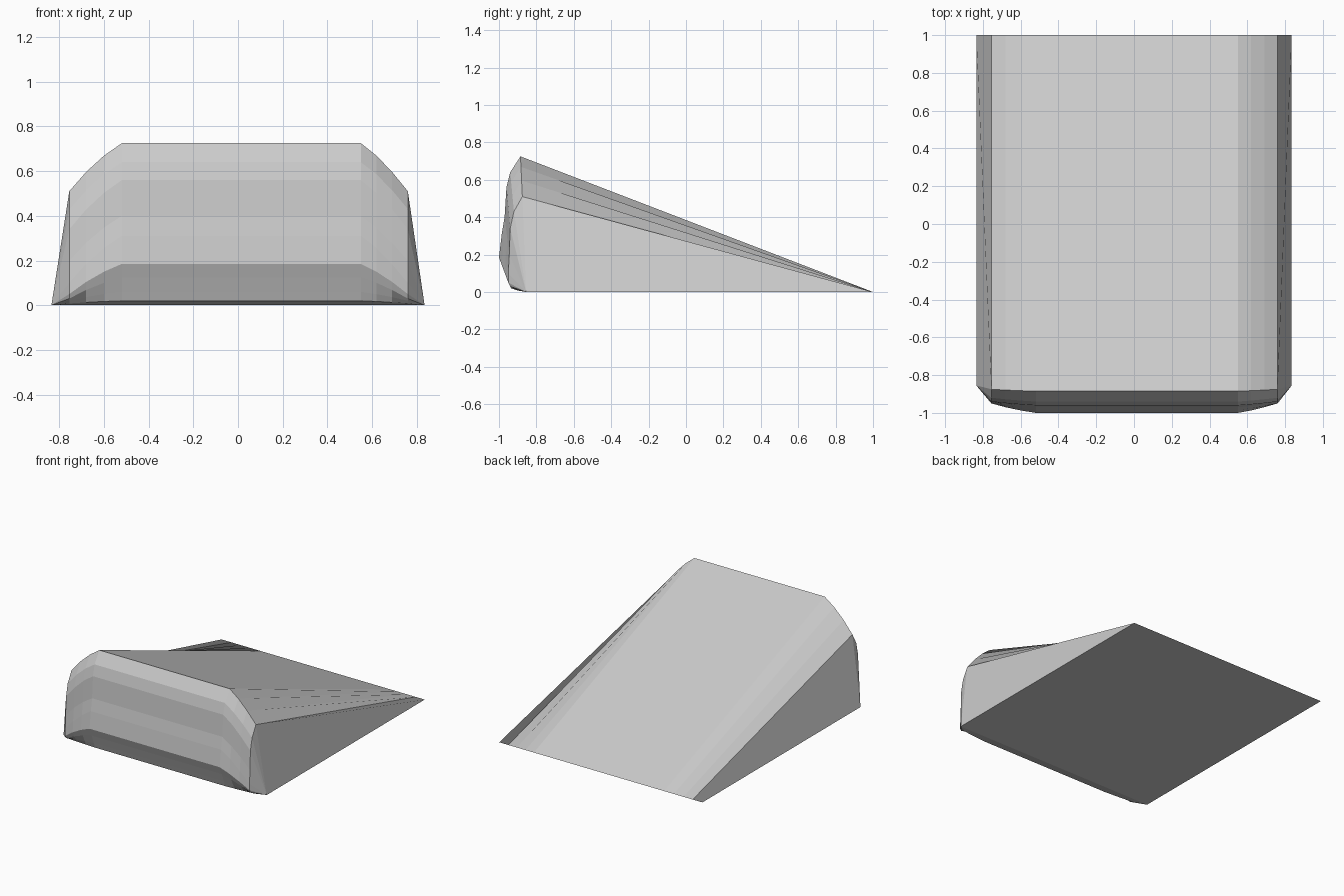
import bpy, bmesh

cube = bpy.data.objects.get("Cube")
if cube:
    bpy.data.objects.remove(cube, do_unlink=True)

grey = bpy.data.materials.new("light_grey")
grey.use_nodes = True
colour = (0.6, 0.6, 0.6, 1)
grey.diffuse_color = colour
grey.node_tree.nodes["Principled BSDF"].inputs["Base Color"].default_value = colour

# Bulging front profile as (y, z), top to bottom: mid-width and at the sides
MID = [(-.885, .725), (-.94, .64), (-.96, .56), (-.97, .40), (-.985, .31),
       (-1, .185), (-.975, .125), (-.95, .06), (-.935, .02), (-.855, 0)]
SIDE = [(-.875, .51), (-.92, .43), (-.94, .34), (-.945, .20), (-.95, .10),
        (-.95, .05), (-.94, .03), (-.92, .02), (-.90, .008), (-.855, 0)]
# Columns across the width: x and blend from mid profile to side profile
COLUMNS = [(-.755, 1), (-.68, .6), (-.60, .26), (-.52, 0),
           (.55, 0), (.62, .26), (.69, .6), (.76, 1)]
HALF, BACK = .835, 1

bm = bmesh.new()


def lerp(a, b, t):
    return a + (b - a) * t


# Front grid and the matching points along the thin back edge
grid = [[bm.verts.new((x, lerp(m[0], s[0], t), lerp(m[1], s[1], t)))
         for m, s in zip(MID, SIDE)] for x, t in COLUMNS]
back = [bm.verts.new((x, BACK, 0)) for x, t in COLUMNS]

for i in range(len(COLUMNS) - 1):
    a, b = grid[i], grid[i + 1]
    for j in range(len(MID) - 1):
        bm.faces.new((a[j], a[j + 1], b[j + 1], b[j]))
    # Sloping top strip
    bm.faces.new((a[0], b[0], back[i + 1], back[i]))

# Flared side walls and the fan at each front corner
corners = []
for sign, end in ((-1, 0), (1, -1)):
    front = bm.verts.new((sign * HALF, MID[-1][0], 0))
    rear = bm.verts.new((sign * HALF, BACK, 0))
    corners.append((front, rear))
    column = grid[end]
    for upper, lower in zip(column, column[1:]):
        bm.faces.new((upper, lower, front))
    bm.faces.new((column[0], front, rear, back[end]))

# Flat underside
(lf, lr), (rf, rr) = corners
bm.faces.new([lf] + [c[-1] for c in grid] + [rf, rr] + back[::-1] + [lr])

bmesh.ops.recalc_face_normals(bm, faces=bm.faces)
mesh = bpy.data.meshes.new("wedge_body")
bm.to_mesh(mesh)
bm.free()
mesh.materials.append(grey)
body = bpy.data.objects.new("wedge_body", mesh)
bpy.context.collection.objects.link(body)
